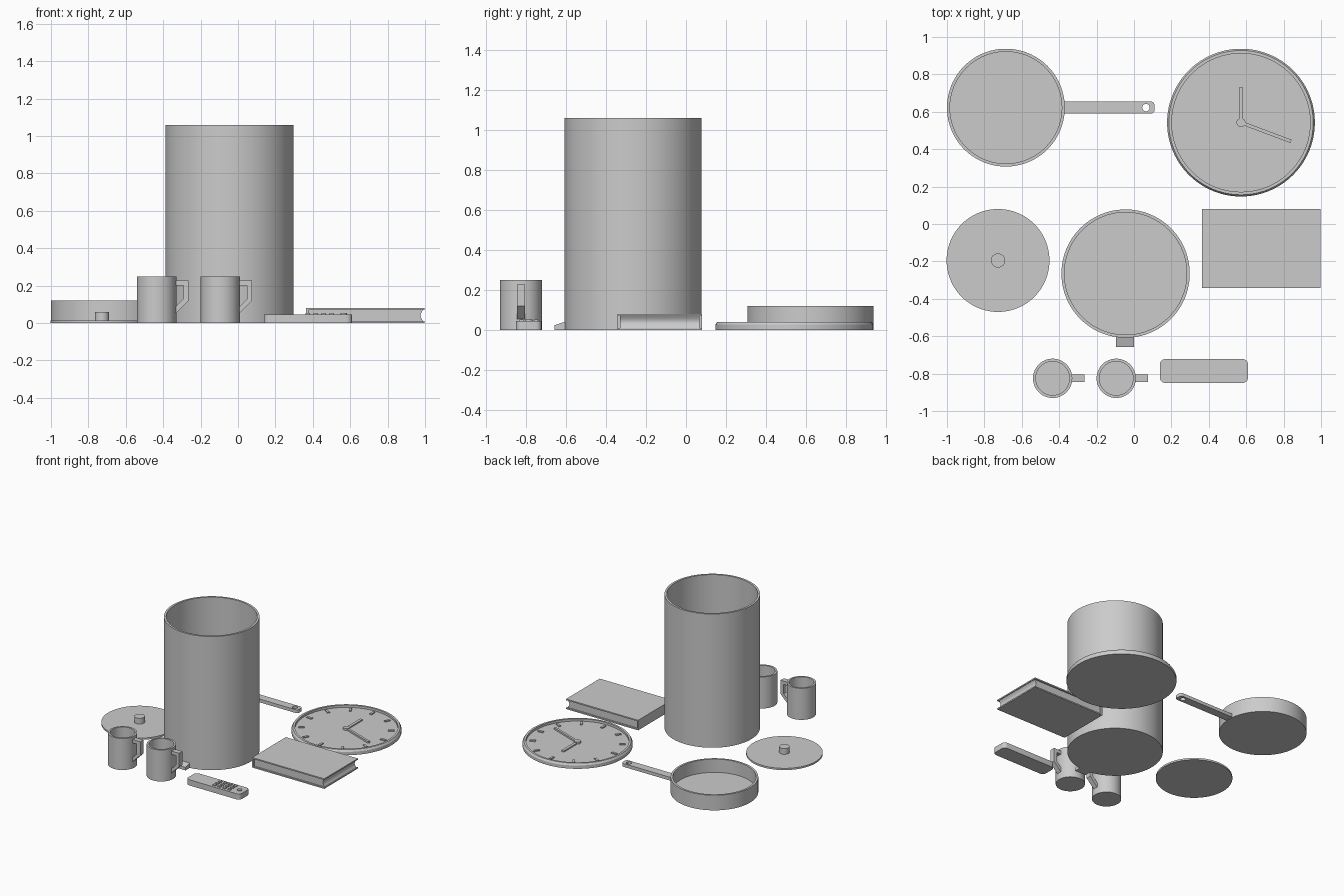
import bpy, bmesh
from math import sin, cos, pi, radians, atan2
from mathutils import Matrix, Vector

cube = bpy.data.objects.get("Cube")
if cube:
    bpy.data.objects.remove(cube, do_unlink=True)

GREY = (0.6, 0.6, 0.6, 1)
grey = bpy.data.materials.new("plain_grey")
grey.use_nodes = True
grey.diffuse_color = GREY
grey.node_tree.nodes["Principled BSDF"].inputs["Base Color"].default_value = GREY


def finish(name, bm, loc=(0, 0, 0)):
    bmesh.ops.remove_doubles(bm, verts=bm.verts, dist=0.00001)
    bmesh.ops.recalc_face_normals(bm, faces=bm.faces)
    mesh = bpy.data.meshes.new(name)
    bm.to_mesh(mesh)
    bm.free()
    mesh.materials.append(grey)
    obj = bpy.data.objects.new(name, mesh)
    obj.location = loc
    bpy.context.collection.objects.link(obj)
    bpy.ops.object.select_all(action='DESELECT')
    bpy.context.view_layer.objects.active = obj
    obj.select_set(True)
    bpy.ops.object.shade_smooth_by_angle(angle=radians(30))
    return obj


def lathe(name, profile, loc, steps=96):
    """Turn (radius, height) points around the vertical axis."""
    bm = bmesh.new()
    verts = [bm.verts.new((r, 0, z)) for r, z in profile]
    edges = [bm.edges.new(pair) for pair in zip(verts, verts[1:])]
    bmesh.ops.spin(bm, geom=verts + edges, cent=(0, 0, 0), axis=(0, 0, 1),
                   angle=2 * pi, steps=steps)
    return finish(name, bm, loc)


def vessel(name, radius, height, wall, floor, loc):
    inner = radius - wall
    return lathe(name, [(0, 0), (radius, 0), (radius, height), (inner, height),
                        (inner, floor), (0, floor)], loc)


def disc(name, radius, height, loc, steps=32):
    return lathe(name, [(0, 0), (radius, 0), (radius, height), (0, height)], loc, steps)


def prism(name, outline, direction, loc=(0, 0, 0)):
    """Extrude a closed outline of 3D points along a direction."""
    bm = bmesh.new()
    face = bm.faces.new([bm.verts.new(p) for p in outline])
    new = bmesh.ops.extrude_face_region(bm, geom=[face], use_keep_orig=True)["geom"]
    bmesh.ops.translate(bm, vec=direction,
                        verts=[v for v in new if isinstance(v, bmesh.types.BMVert)])
    return finish(name, bm, loc)


def box(name, low, high):
    size = Vector(high) - Vector(low)
    bm = bmesh.new()
    bmesh.ops.create_cube(bm, size=1, matrix=Matrix.Diagonal((*size, 1)))
    return finish(name, bm, (Vector(low) + Vector(high)) / 2)


def rounded_slab(name, x0, x1, y0, y1, z0, z1, radius):
    points = []
    corners = [(x1, y1), (x0, y1), (x0, y0), (x1, y0)]
    signs = [(-1, -1), (1, -1), (1, 1), (-1, 1)]
    for i, ((x, y), (sx, sy)) in enumerate(zip(corners, signs)):
        for k in range(7):
            a = pi / 2 * (i + k / 6)
            points.append((x + radius * (sx + cos(a)), y + radius * (sy + sin(a)), z0))
    return prism(name, points, (0, 0, z1 - z0))


# Bin with a sloped foot pedal
vessel("bin", 0.343, 1.06, 0.016, 0.02, (-0.045, -0.265, 0))
prism("bin_pedal", [(-0.095, -0.59, 0), (-0.095, -0.657, 0), (-0.095, -0.657, 0.024),
                    (-0.095, -0.59, 0.045)], (0.095, 0, 0))

# Frying pan, its handle pierced by a hanging hole
PAN = (-0.685, 0.622, 0)
vessel("pan", 0.315, 0.12, 0.016, 0.015, PAN)
handle = rounded_slab("pan_handle", -0.385, 0.11, 0.59, 0.655, 0.004, 0.03, 0.02)
hole = disc("hole_cutter", 0.02, 0.2, (0.064, 0.622, -0.1))
cut = handle.modifiers.new("hanging_hole", 'BOOLEAN')
cut.operation = 'DIFFERENCE'
cut.solver = 'EXACT'
cut.object = hole
bpy.context.view_layer.objects.active = handle
bpy.ops.object.modifier_apply(modifier=cut.name)
bpy.data.objects.remove(hole, do_unlink=True)

# Lid with knob
lathe("pan_lid", [(0, 0), (0.275, 0), (0.275, 0.014), (0, 0.014)], (-0.727, -0.195, 0))
disc("lid_knob", 0.038, 0.048, (-0.727, -0.195, 0.012))

# Wall clock lying on its back
CX, CY = 0.572, 0.542
lathe("clock_body", [(0, 0), (0.395, 0), (0.395, 0.026), (0.386, 0.04), (0.37, 0.04),
                     (0.37, 0.022), (0, 0.022)], (CX, CY, 0))


def clock_bar(name, start, end, width, angle, z0, z1):
    bar = box(name, (start, -width / 2, z0), (end, width / 2, z1))
    bar.matrix_world = (Matrix.Translation((CX, CY, 0)) @ Matrix.Rotation(angle, 4, 'Z')
                        @ Matrix.Translation(((start + end) / 2, 0, (z0 + z1) / 2)))


for i in range(12):
    clock_bar(f"hour_mark_{i + 1}", 0.302, 0.346, 0.018, i * pi / 6, 0.018, 0.03)
clock_bar("hour_hand", 0, 0.187, 0.022, pi / 2, 0.02, 0.032)
clock_bar("minute_hand", 0, 0.285, 0.018, atan2(-0.1, 0.267), 0.022, 0.035)
disc("clock_hub", 0.024, 0.02, (CX, CY, 0.018))

# Closed book: covers, spine and pages with a hollow fore edge
X0, X1, Y0, Y1 = 0.364, 0.996, -0.342, 0.08
for name, z in (("back_cover", 0), ("front_cover", 0.07)):
    box("book_" + name, (X0, Y0, z), (X1, Y1, z + 0.01))
box("book_spine", (X0, Y0, 0.005), (X0 + 0.012, Y1, 0.075))
pages = [(X0 + 0.01, Y0 + 0.012, 0.009), (X0 + 0.01, Y0 + 0.012, 0.071)]
for k in range(7):
    t = k / 6
    pages.append((X1 - 0.006 - 0.014 * sin(pi * t), Y0 + 0.012, 0.071 - 0.062 * t))
prism("book_pages", pages, (0, Y1 - Y0 - 0.024, 0))

# Two mugs with angular handles
for side, x in (("right", -0.435), ("left", -0.095)):
    vessel(side + "_mug", 0.105, 0.25, 0.015, 0.015, (x, -0.825, 0))
    loop = [(0.095, 0.228), (0.17, 0.228), (0.17, 0.12), (0.095, 0.045),
            (0.095, 0.08), (0.143, 0.128), (0.143, 0.201), (0.095, 0.201)]
    prism(side + "_mug_handle", [(px, -0.02, pz) for px, pz in loop], (0, 0.04, 0),
          (x, -0.825, 0))

# Remote control with a button grid and a power button
rounded_slab("remote_body", 0.138, 0.61, -0.85, -0.722, 0, 0.045, 0.03)
for i in range(4):
    for j in range(3):
        x, y = 0.36 + 0.043 * i, -0.822 + 0.036 * j
        box(f"remote_button_{i + 1}_{j + 1}", (x, y - 0.01, 0.04), (x + 0.024, y + 0.01, 0.053))
disc("remote_power_button", 0.018, 0.013, (0.565, -0.786, 0.04))
